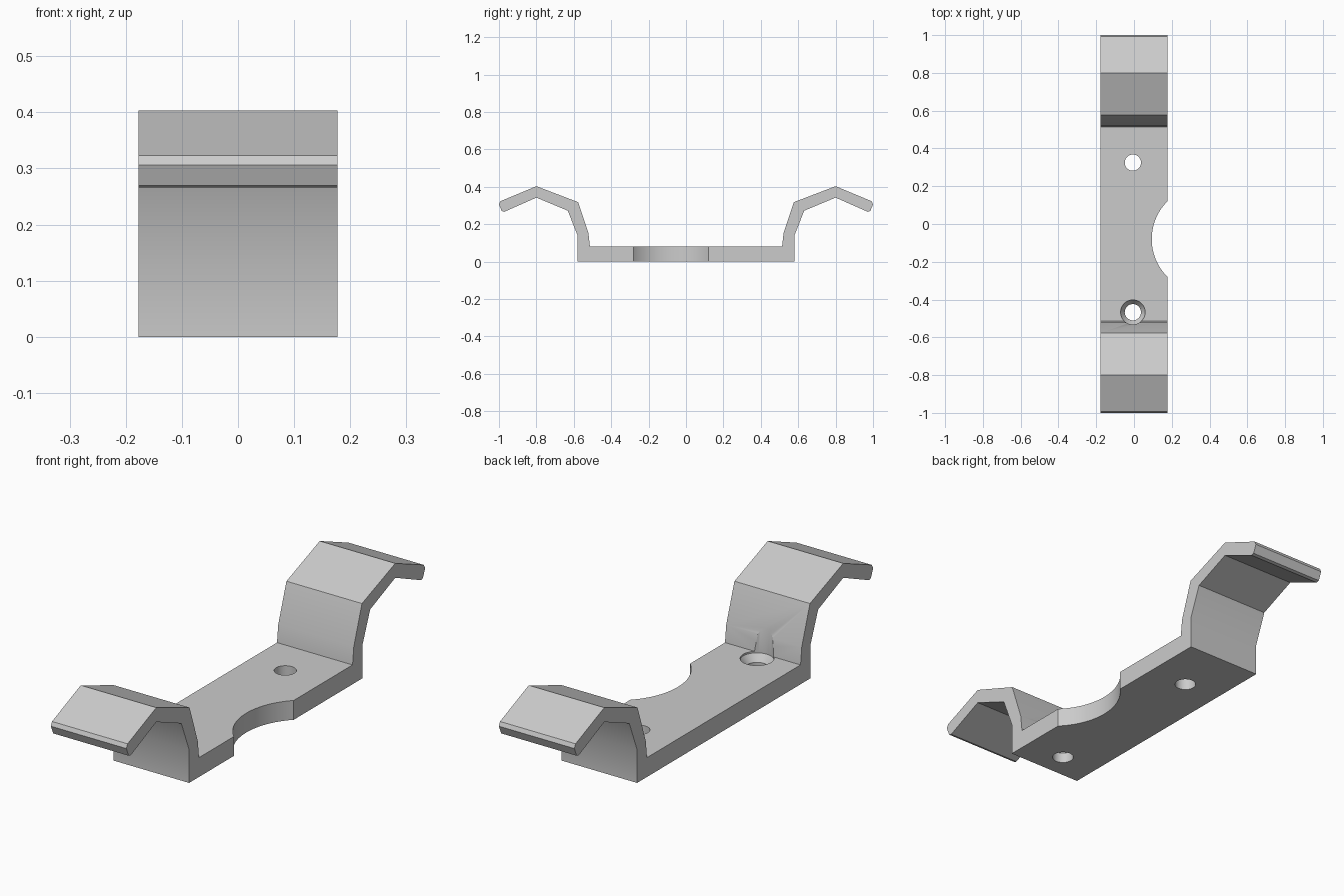
import bpy
import bmesh
import math

cube = bpy.data.objects.get("Cube")
if cube:
    bpy.data.objects.remove(cube, do_unlink=True)

HALF_WIDTH = 0.177
HOLE_X = -0.006

metal = bpy.data.materials.new("plain grey")
metal.use_nodes = True
metal.diffuse_color = (0.6, 0.6, 0.6, 1)
metal.node_tree.nodes["Principled BSDF"].inputs["Base Color"].default_value = (0.6, 0.6, 0.6, 1)


def to_object(name, bm):
    bmesh.ops.recalc_face_normals(bm, faces=bm.faces)
    mesh = bpy.data.meshes.new(name)
    bm.to_mesh(mesh)
    bm.free()
    mesh.materials.append(metal)
    obj = bpy.data.objects.new(name, mesh)
    bpy.context.collection.objects.link(obj)
    return obj


def extruded(name, outline):
    """Extrude a (y, z) outline across the bracket width."""
    bm = bmesh.new()
    face = bm.faces.new([bm.verts.new((-HALF_WIDTH, y, z)) for y, z in outline])
    result = bmesh.ops.extrude_face_region(bm, geom=[face])
    verts = [v for v in result["geom"] if isinstance(v, bmesh.types.BMVert)]
    bmesh.ops.translate(bm, verts=verts, vec=(2 * HALF_WIDTH, 0, 0))
    return to_object(name, bm)


def turned(name, x, y, profile, sides=48):
    """Closed solid of revolution from (radius, z) rings."""
    bm = bmesh.new()
    rings = []
    for r, z in profile:
        angles = [2 * math.pi * i / sides for i in range(sides)]
        rings.append([bm.verts.new((x + r * math.cos(a), y + r * math.sin(a), z)) for a in angles])
    for low, high in zip(rings, rings[1:]):
        for i in range(sides):
            j = (i + 1) % sides
            bm.faces.new((low[i], low[j], high[j], high[i]))
    bm.faces.new(rings[0])
    bm.faces.new(rings[-1])
    return to_object(name, bm)


# Bent strip: half outline from the underside round the arm to the floor
half = [(0.58, 0), (0.58, 0.14), (0.632, 0.272), (0.80, 0.342), (0.972, 0.266),
        (0.985, 0.27), (1.0, 0.306), (0.992, 0.323), (0.80, 0.403),
        (0.577, 0.318), (0.522, 0.155), (0.514, 0.082)]
bracket = extruded("bent_bracket", half + [(-y, z) for y, z in reversed(half)])

# Side notch, plain rear hole and countersunk front hole
cutters = [
    turned("notch_cutter", 0.377, -0.08, [(0.283, -0.1), (0.283, 0.2)], 96),
    turned("rear_hole_cutter", HOLE_X, 0.325, [(0.043, -0.1), (0.043, 0.2)]),
    turned("front_hole_cutter", HOLE_X, -0.467,
           [(0.043, -0.1), (0.043, 0.045), (0.065, 0.075), (0.065, 0.5)]),
]

bpy.ops.object.select_all(action="DESELECT")
bracket.select_set(True)
bpy.context.view_layer.objects.active = bracket
for cutter in cutters:
    cutter.hide_render = True
    mod = bracket.modifiers.new(cutter.name, "BOOLEAN")
    mod.operation = "DIFFERENCE"
    mod.solver = "EXACT"
    mod.object = cutter
    bpy.ops.object.modifier_apply(modifier=mod.name)
    bpy.data.objects.remove(cutter, do_unlink=True)

bpy.ops.object.shade_smooth_by_angle(angle=math.radians(30))
